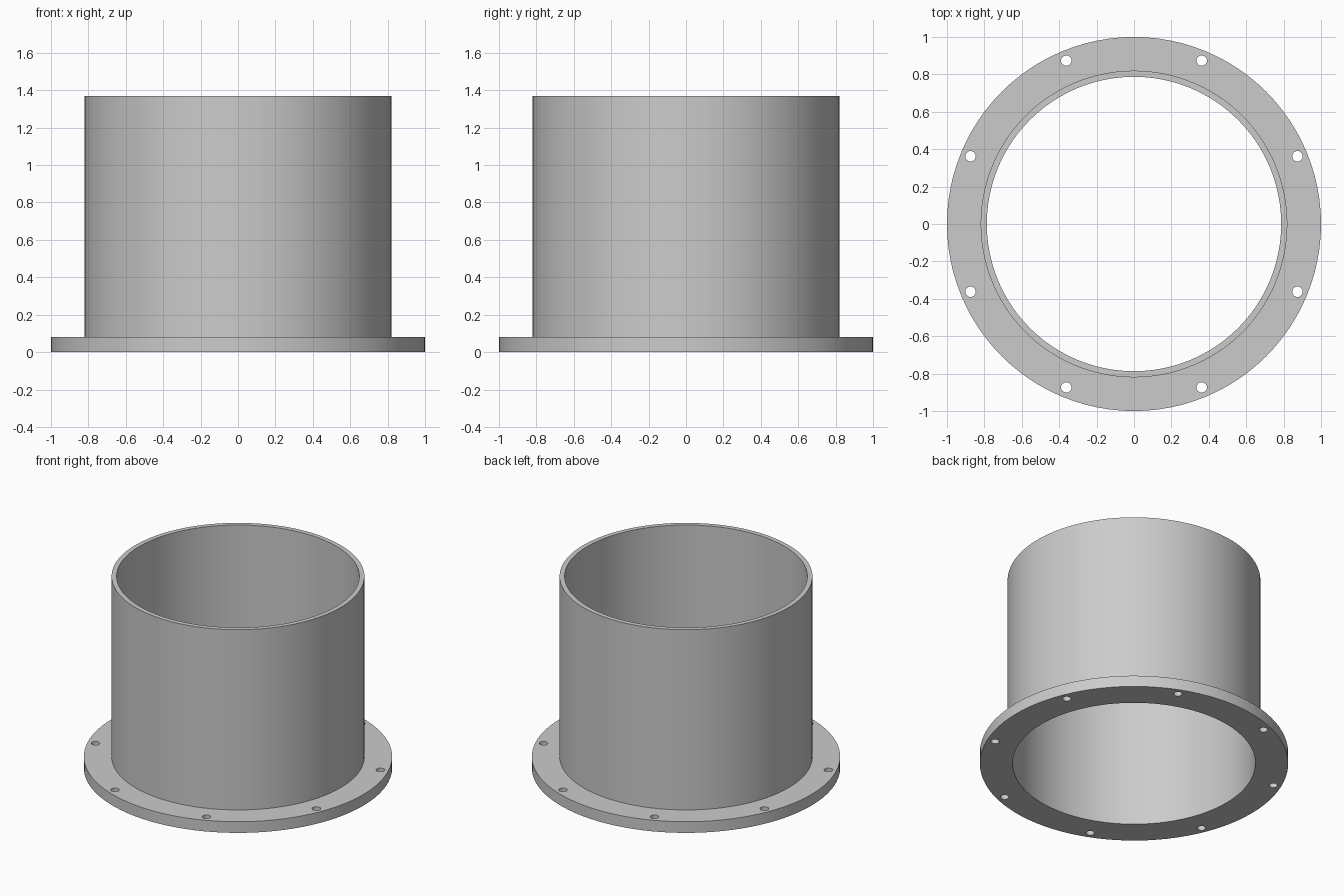
import bpy, bmesh
from math import sin, cos, pi
from mathutils import Matrix

if "Cube" in bpy.data.objects:
    bpy.data.objects.remove(bpy.data.objects["Cube"])

SEGMENTS = 96
HEIGHT, FLANGE_TOP = 1.37, 0.08
FLANGE_R, OUTER_R, INNER_R = 1.0, 0.82, 0.787
BOLT_CIRCLE, HOLE_R, HOLES = 0.946, 0.028, 8


def new_object(name, bm):
    bmesh.ops.recalc_face_normals(bm, faces=bm.faces[:])
    mesh = bpy.data.meshes.new(name)
    bm.to_mesh(mesh)
    bm.free()
    obj = bpy.data.objects.new(name, mesh)
    bpy.context.collection.objects.link(obj)
    return obj


def lathe(name, profile):
    """Revolve a closed (radius, height) profile around z."""
    bm = bmesh.new()
    rings = [[bm.verts.new((r * cos(2 * pi * i / SEGMENTS), r * sin(2 * pi * i / SEGMENTS), z))
              for i in range(SEGMENTS)] for r, z in profile]
    for a, b in zip(rings, rings[1:] + rings[:1]):
        for i in range(SEGMENTS):
            j = (i + 1) % SEGMENTS
            bm.faces.new((a[i], a[j], b[j], b[i]))
    return new_object(name, bm)


# Tube and bolting flange as one turned body
sleeve = lathe("flanged_sleeve", [
    (INNER_R, 0), (FLANGE_R, 0), (FLANGE_R, FLANGE_TOP),
    (OUTER_R, FLANGE_TOP), (OUTER_R, HEIGHT), (INNER_R, HEIGHT)])

# Bolt hole cutters, straddling the main axes
bm = bmesh.new()
for k in range(HOLES):
    a = 2 * pi * (k + 0.5) / HOLES
    bmesh.ops.create_cone(
        bm, cap_ends=True, segments=24, radius1=HOLE_R, radius2=HOLE_R, depth=0.3,
        matrix=Matrix.Translation((BOLT_CIRCLE * cos(a), BOLT_CIRCLE * sin(a), FLANGE_TOP / 2)))
cutter = new_object("bolt_hole_cutter", bm)

# Drill the holes, then drop the cutter
bpy.context.view_layer.objects.active = sleeve
sleeve.select_set(True)
drill = sleeve.modifiers.new("bolt_holes", 'BOOLEAN')
drill.operation = 'DIFFERENCE'
drill.solver = 'EXACT'
drill.object = cutter
cutter.hide_render = True
bpy.ops.object.modifier_apply(modifier=drill.name)
bpy.data.objects.remove(cutter)
bpy.ops.object.shade_smooth_by_angle(angle=pi / 6)
